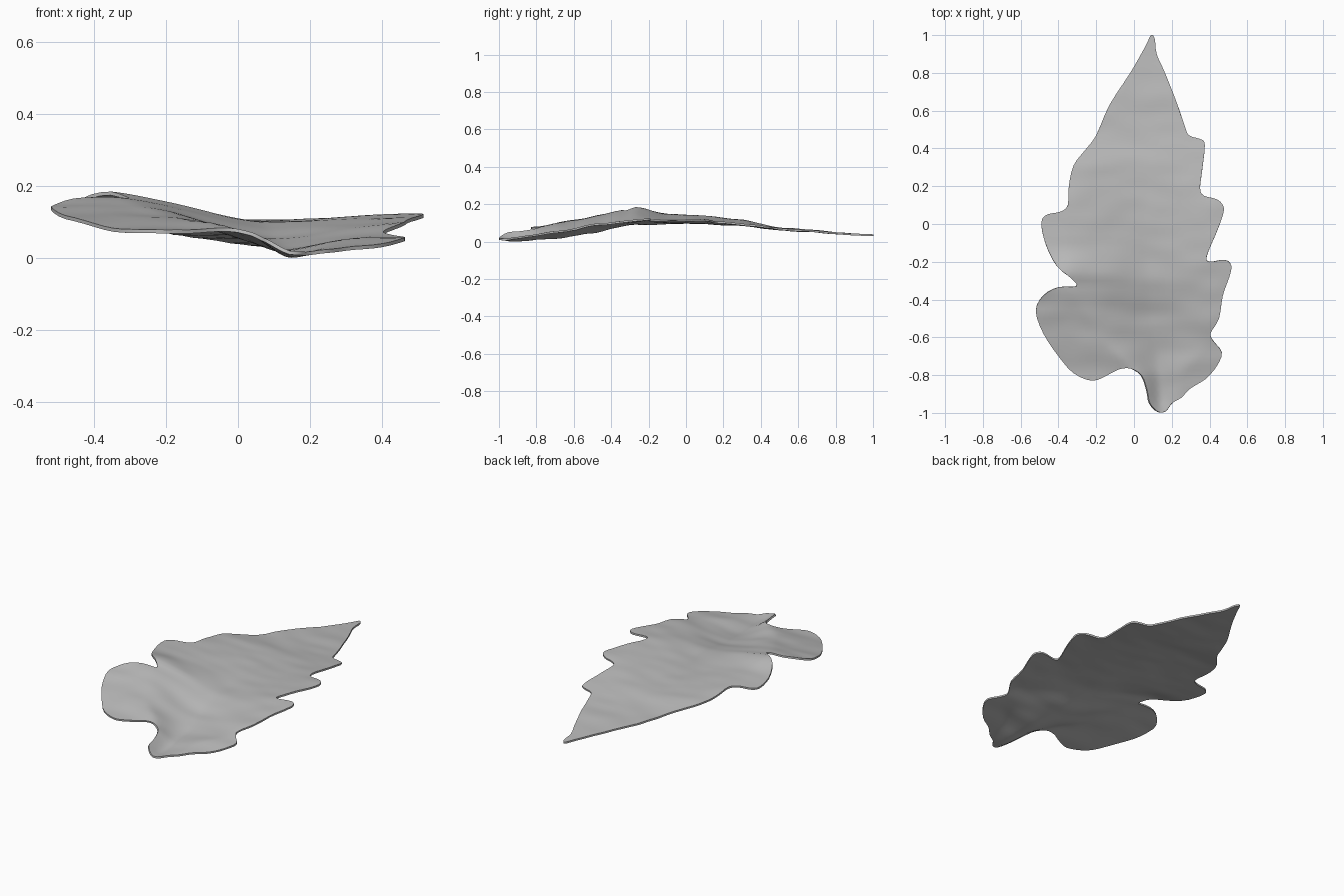
import bpy
import math
from mathutils import Vector, geometry, noise

cube = bpy.data.objects.get("Cube")
if cube:
    bpy.data.objects.remove(cube, do_unlink=True)

THICKNESS = 0.01
SPACING = 0.025

# Lobed outline, from the tip down one side to the stalk and back up the other
OUTLINE = [
    (.09, 1), (.06, .94), (-.02, .8), (-.13, .63), (-.2, .47), (-.26, .39),
    (-.32, .31), (-.345, .2), (-.35, .1), (-.39, .065), (-.46, .05), (-.49, .01),
    (-.47, -.1), (-.41, -.22), (-.33, -.29), (-.305, -.33), (-.4, -.335),
    (-.48, -.38), (-.52, -.46), (-.48, -.58), (-.4, -.7), (-.32, -.79),
    (-.22, -.83), (-.14, -.8), (-.08, -.77), (-.02, -.765), (.04, -.8),
    (.07, -.88), (.085, -.95), (.13, -.995), (.17, -.99), (.2, -.95),
    (.25, -.92), (.3, -.87), (.38, -.82), (.44, -.75), (.465, -.68),
    (.42, -.62), (.405, -.58), (.45, -.5), (.47, -.38), (.505, -.28),
    (.515, -.22), (.48, -.19), (.4, -.2), (.385, -.17), (.43, -.06),
    (.465, .03), (.475, .09), (.44, .13), (.37, .15), (.35, .19),
    (.36, .28), (.375, .42), (.35, .45), (.29, .47), (.265, .53),
    (.22, .66), (.16, .81), (.12, .9), (.11, .98)]

# Heights along the length: (y, z) for the midrib and for each margin
RIB = [(-1, .02), (-.93, .01), (-.7, .025), (-.5, .055), (-.3, .1),
       (0, .105), (.3, .095), (.5, .07), (1, .04)]
RIGHT = [(-1, .06), (-.8, .08), (-.6, .115), (-.45, .145), (-.34, .17),
         (-.27, .185), (-.1, .15), (.1, .14), (.3, .12), (.5, .08), (1, .04)]
LEFT = [(-1, .015), (-.9, .025), (-.68, .06), (-.45, .1), (-.2, .125),
        (.1, .12), (.4, .09), (.55, .07), (1, .04)]
# Midrib position and the half width of the fold around it
RIB_X = [(-1, .15), (-.7, .13), (-.4, .08), (0, .06), (1, .09)]
FOLD = [(-1, .08), (-.8, .12), (-.6, .3), (-.3, .42), (1, .45)]


def along(profile, y):
    """Smoothly interpolate a profile at y."""
    y = max(profile[0][0], min(profile[-1][0], y))
    for (a, za), (b, zb) in zip(profile, profile[1:]):
        if y <= b:
            t = (y - a) / (b - a)
            t = t * .5 + t * t * (3 - 2 * t) * .5
            return za + (zb - za) * t
    return profile[-1][1]


def height(x, y):
    offset = x - along(RIB_X, y)
    margin = along(LEFT if offset > 0 else RIGHT, y)
    t = min(1, abs(offset) / along(FOLD, y))
    t = t * t * (3 - 2 * t) * .6 + t * .4
    rib = along(RIB, y)
    wrinkle = noise.noise(Vector((x * 6, y * 11, 0))) * .004
    return rib + (margin - rib) * t + wrinkle


def smooth_loop(points, steps):
    """Catmull-Rom curve through a closed loop of points."""
    pts = [Vector(p) for p in points]
    n = len(pts)
    loop = []
    for i in range(n):
        a, b, c, d = (pts[(i + k) % n] for k in (-1, 0, 1, 2))
        for s in range(steps):
            t = s / steps
            loop.append(.5 * (2 * b + (c - a) * t
                              + (2 * a - 5 * b + 4 * c - d) * t ** 2
                              + (3 * b - a - 3 * c + d) * t ** 3))
    return loop


# Fill the outline with an even staggered triangulation
rim = smooth_loop(OUTLINE, 3)
edges = [(i, (i + 1) % len(rim)) for i in range(len(rim))]
inner = []
rows = int(2 / SPACING)
for j in range(rows + 1):
    for i in range(-rows // 2, rows // 2 + 1):
        p = Vector(((i + j % 2 / 2) * SPACING, j * SPACING - 1))
        if abs(p.x) < .55 and min((p - q).length for q in rim) > SPACING * .5:
            inner.append(p)
flat, _, faces, *_ = geometry.delaunay_2d_cdt(rim + inner, edges, [], 1, 1e-5)

# Bend the blade and rest it on the ground
verts = [(p.x, p.y, height(p.x, p.y)) for p in flat]
used = {i for f in faces for i in f}
low = min(verts[i][2] for i in used) - THICKNESS
remap = {old: new for new, old in enumerate(sorted(used))}
verts = [(verts[i][0], verts[i][1], verts[i][2] - low) for i in sorted(used)]
faces = [[remap[i] for i in f] for f in faces]
mesh = bpy.data.meshes.new("leaf_blade")
mesh.from_pydata(verts, [], faces)
mesh.update()
if sum(p.normal.z for p in mesh.polygons) < 0:
    mesh.flip_normals()
leaf = bpy.data.objects.new("leaf_blade", mesh)
bpy.context.collection.objects.link(leaf)

# Thin blade with a smooth surface and a crisp rim
solid = leaf.modifiers.new("thickness", 'SOLIDIFY')
solid.thickness = THICKNESS
solid.offset = -1

grey = bpy.data.materials.new("leaf_grey")
grey.use_nodes = True
color = (.5, .5, .5, 1)
grey.diffuse_color = color
grey.node_tree.nodes["Principled BSDF"].inputs["Base Color"].default_value = color
mesh.materials.append(grey)

bpy.ops.object.select_all(action='DESELECT')
leaf.select_set(True)
bpy.context.view_layer.objects.active = leaf
bpy.ops.object.modifier_apply(modifier=solid.name)
bpy.ops.object.shade_smooth_by_angle(angle=math.radians(50))
